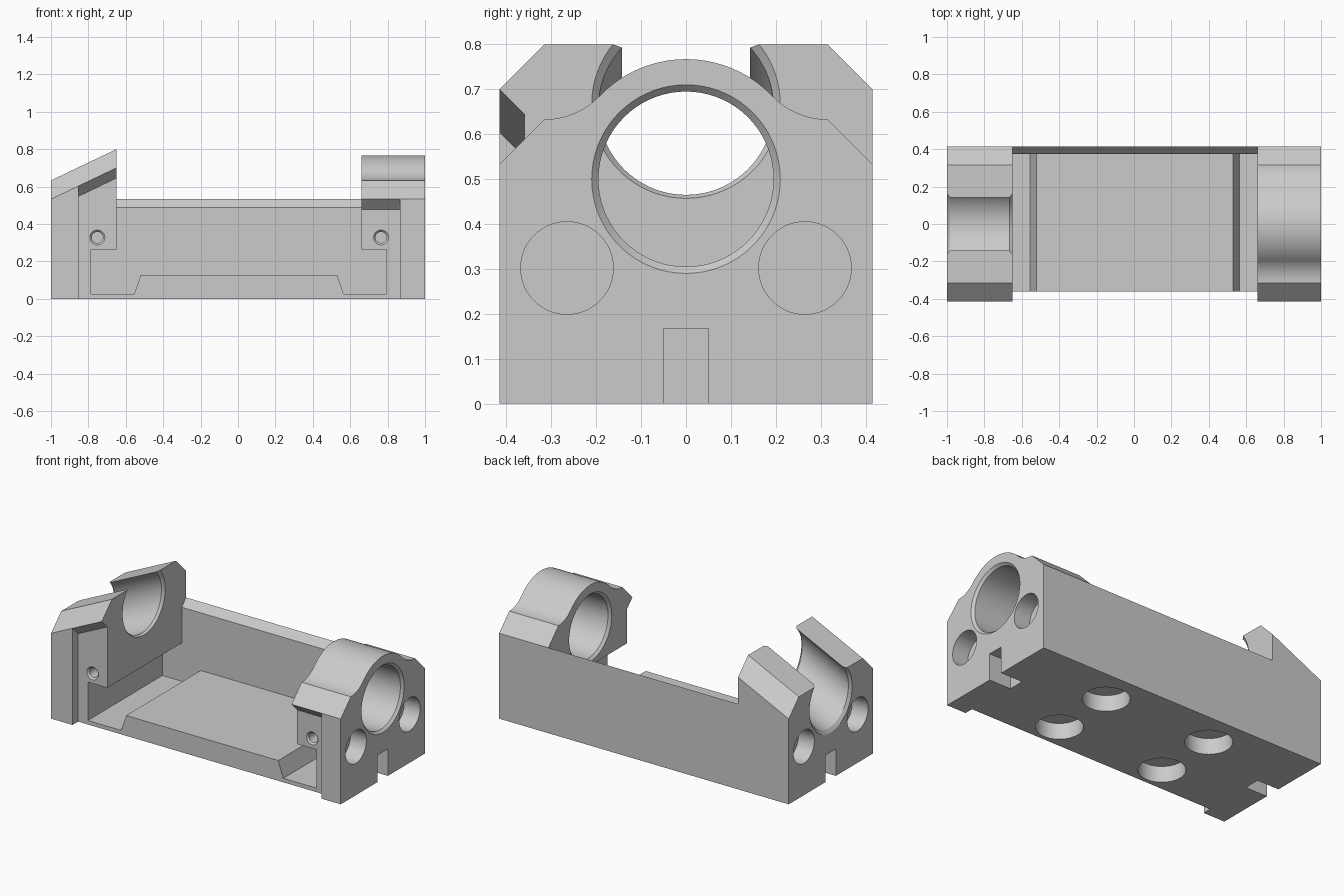
import bpy, bmesh
from math import sin, cos, tau, pi, atan2, radians
from mathutils import Matrix, Vector

SLOPE = 0.167 / 0.35      # rise of the slanted block along x
HALF = 0.415              # half depth of the body

cube = bpy.data.objects.get("Cube")
if cube:
    bpy.data.objects.remove(cube)

grey = bpy.data.materials.new("plain grey")
grey.use_nodes = True
colour = (0.6, 0.6, 0.6, 1)
grey.diffuse_color = colour
grey.node_tree.nodes["Principled BSDF"].inputs["Base Color"].default_value = colour


def loft(name, rings):
    """Solid through a list of equal-length point rings, capped at both ends."""
    bm = bmesh.new()
    loops = [[bm.verts.new(p) for p in ring] for ring in rings]
    n = len(loops[0])
    for a, b in zip(loops, loops[1:]):
        for i in range(n):
            j = (i + 1) % n
            bm.faces.new((a[i], a[j], b[j], b[i]))
    bm.faces.new(loops[0])
    bm.faces.new(loops[-1])
    bmesh.ops.recalc_face_normals(bm, faces=bm.faces)
    mesh = bpy.data.meshes.new(name)
    bm.to_mesh(mesh)
    bm.free()
    obj = bpy.data.objects.new(name, mesh)
    mesh.materials.append(grey)
    bpy.context.collection.objects.link(obj)
    return obj


def prism_x(name, profile, x0, x1, slope=0.0):
    """Extrude a (y, z) profile along x; slope lifts it from x = -1 on."""
    return loft(name, [[(x, y, z + slope * (x + 1) if z > 0 else z) for y, z in profile]
                       for x in (x0, x1)])


def lathe(name, steps, origin, axis, slope=0.0, sides=72):
    """Turned shape from (distance, radius) steps along an axis."""
    turn = Vector((1, 0, 0)).rotation_difference(Vector(axis)).to_matrix()
    rings = []
    for d, r in steps:
        ring = [Vector((d, r * cos(tau * i / sides), r * sin(tau * i / sides) + slope * d))
                for i in range(sides)]
        rings.append([Vector(origin) + turn @ p for p in ring])
    return loft(name, rings)


def combine(target, tool, operation):
    tool.hide_render = True
    mod = target.modifiers.new("combine", 'BOOLEAN')
    mod.operation = operation
    mod.solver = 'EXACT'
    mod.object = tool
    bpy.context.view_layer.objects.active = target
    bpy.ops.object.modifier_apply(modifier=mod.name)
    bpy.data.objects.remove(tool)


def mirrored(half):
    return half + [(-y, z) for y, z in reversed(half) if y != 0]


def arc(cy, cz, r, a0, a1, n):
    return [(cy + r * cos(a0 + (a1 - a0) * i / n), cz + r * sin(a0 + (a1 - a0) * i / n))
            for i in range(n + 1)]


# Slanted, open-topped end block
slanted = prism_x("slanted_block",
                  mirrored([(HALF, 0), (HALF, 0.533), (0.315, 0.633)]), -1, -0.65, SLOPE)

# Ring end block: shoulder fillets flow into a round crown
crown, fillet = 0.267, 0.17
touch = atan2(0.133 + fillet, 0.315)
shoulder = arc(0.315, 0.633 + fillet, fillet, -pi / 2, -pi + touch, 12)
top = arc(0, 0.5, crown, touch, pi / 2, 20)[1:-1]
ring_block = prism_x("ring_block",
                     mirrored([(HALF, 0), (HALF, 0.533)] + shoulder + top + [(0, 0.5 + crown)]),
                     0.66, 1)


# Undercut reliefs on the front of both blocks
def relief(x0, x1, slope):
    return prism_x("relief", [(-0.36, -0.3), (-0.36, 0.478), (-0.46, 0.578), (-0.46, -0.3)],
                   x0, x1, slope)


combine(slanted, relief(-0.852, -0.6, SLOPE), 'DIFFERENCE')
combine(ring_block, relief(0.6, 0.867, 0), 'DIFFERENCE')

# Tray between the blocks, with a bevelled back wall
body = prism_x("holder_body",
               [(-0.36, 0), (HALF, 0), (HALF, 0.533), (0.375, 0.487), (-0.36, 0.487)],
               -0.7, 0.7)
# Cavity with raised middle floor and pockets reaching under the blocks
cavity_profile = [(-0.785, 0.025), (-0.555, 0.025), (-0.52, 0.127), (0.53, 0.127),
                  (0.565, 0.025), (0.795, 0.025), (0.795, 0.265), (0.66, 0.265),
                  (0.66, 1), (-0.65, 1), (-0.65, 0.265), (-0.785, 0.265)]
combine(body, slanted, 'UNION')
combine(body, ring_block, 'UNION')
cavity = loft("cavity", [[(x, y, z) for x, z in cavity_profile] for y in (-0.6, 0.375)])
combine(body, cavity, 'DIFFERENCE')


# Main bores with chamfered mouths
def bore(x0, x1, slope):
    c = 0.015
    length = x1 - x0
    steps = [(-c, 0.195 + 2 * c), (c, 0.195), (length - c, 0.195), (length + c, 0.195 + 2 * c)]
    return lathe("bore", steps, (x0, 0, 0.5), (1, 0, 0), slope)


combine(body, bore(-1, -0.65, SLOPE), 'DIFFERENCE')
combine(body, bore(0.66, 1, 0), 'DIFFERENCE')

for side in (-1, 1):
    # Round pockets and a slot in each end
    for y in (-0.265, 0.265):
        combine(body, lathe("end_pocket", [(-0.1, 0.103), (0.11, 0.103)],
                            (side, y, 0.302), (-side, 0, 0)), 'DIFFERENCE')
        combine(body, lathe("base_pocket", [(-0.1, 0.133), (0.1, 0.133)],
                            (side * 0.37, y * 0.76, 0), (0, 0, 1)), 'DIFFERENCE')
    slot = [(-0.05, -0.1), (0.05, -0.1), (0.05, 0.167), (-0.05, 0.167)]
    combine(body, prism_x("end_slot", slot, side * 0.85, side * 1.1), 'DIFFERENCE')

# Countersunk screw holes in the front
for x in (-0.752, 0.765):
    combine(body, lathe("screw_hole", [(-0.01, 0.05), (0.01, 0.03), (0.16, 0.03)],
                        (x, -0.36, 0.328), (0, 1, 0), sides=32), 'DIFFERENCE')

bpy.ops.object.select_all(action='DESELECT')
body.select_set(True)
bpy.context.view_layer.objects.active = body
bpy.ops.object.shade_smooth_by_angle(angle=radians(25))
